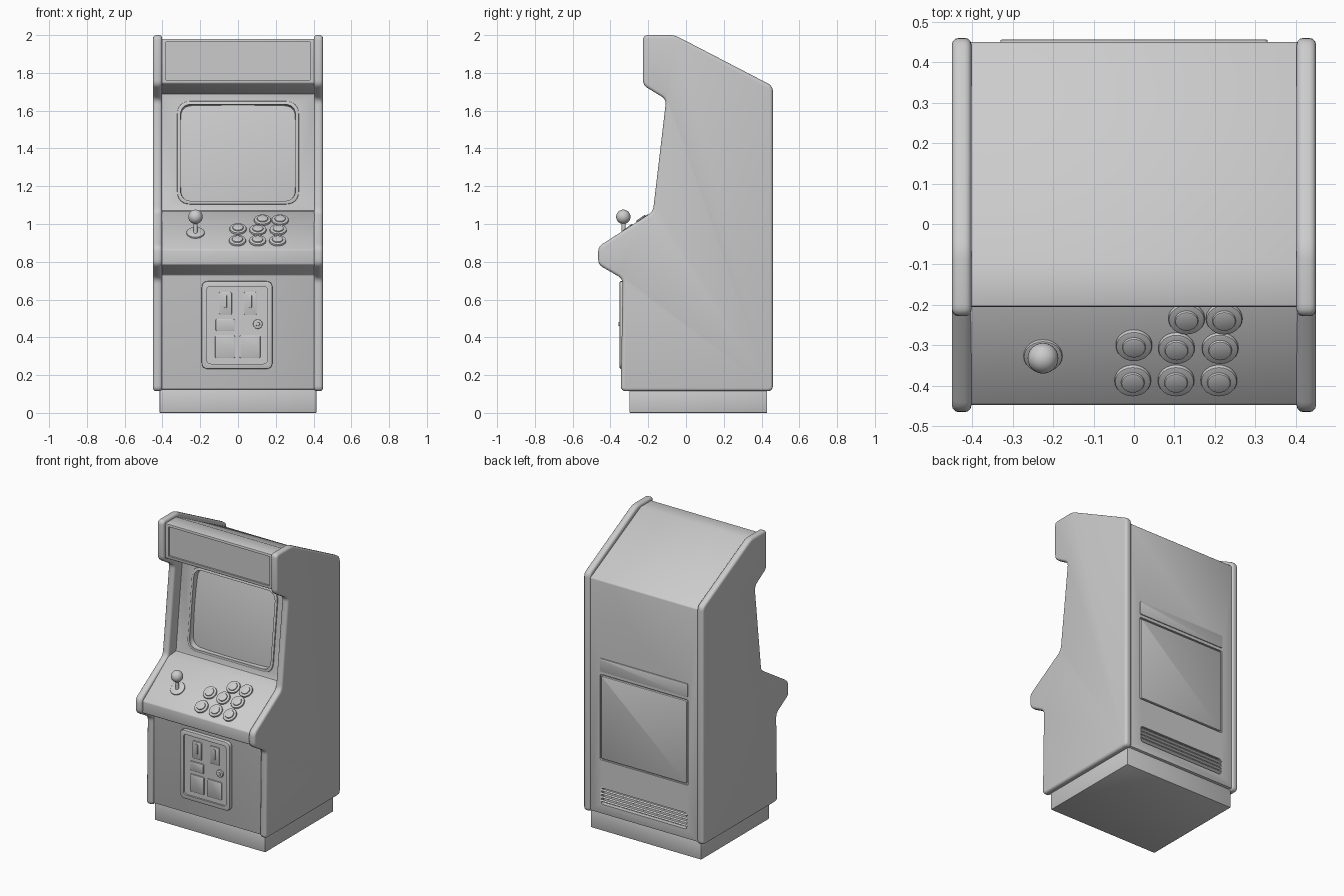
import bpy, bmesh, math
from mathutils import Matrix, Vector

if "Cube" in bpy.data.objects:
    bpy.data.objects.remove(bpy.data.objects["Cube"])

ALONG_X = Matrix(((0, 0, 1, 0), (1, 0, 0, 0), (0, 1, 0, 0), (0, 0, 0, 1)))


def face_frame(x, y, z, tilt=90, back=False):
    """Local x = across, local y = up the surface, local z = out of the surface."""
    spin = Matrix.Rotation(math.pi, 4, 'Z') if back else Matrix()
    return Matrix.Translation((x, y, z)) @ spin @ Matrix.Rotation(math.radians(tilt), 4, 'X')


def fillet(pts, r, seg=4):
    out, n = [], len(pts)
    for i in range(n):
        p, a, b = (Vector(pts[k % n]) for k in (i, i - 1, i + 1))
        ra = min(r, (a - p).length * 0.45, (b - p).length * 0.45)
        s, e = p + (a - p).normalized() * ra, p + (b - p).normalized() * ra
        for k in range(seg + 1):
            t = k / seg
            out.append(s * (1 - t) ** 2 + p * (2 * t * (1 - t)) + e * t ** 2)
    return out


def rrect(w, h, r, seg=4):
    x, y = w / 2, h / 2
    box = [(-x, -y), (x, -y), (x, y), (-x, y)]
    return fillet(box, r, seg) if r else box


def circle(r, n=24):
    return [(r * math.cos(math.tau * i / n), r * math.sin(math.tau * i / n)) for i in range(n)]


def finish(name, bm):
    bmesh.ops.recalc_face_normals(bm, faces=bm.faces)
    me = bpy.data.meshes.new(name)
    bm.to_mesh(me)
    bm.free()
    ob = bpy.data.objects.new(name, me)
    bpy.context.collection.objects.link(ob)
    return ob


def activate(ob):
    bpy.ops.object.select_all(action='DESELECT')
    ob.select_set(True)
    bpy.context.view_layer.objects.active = ob


def prism(name, pts, z0, z1, mat, bevel=0.0, taper=1.0, segs=2):
    bm = bmesh.new()
    lo = [bm.verts.new(mat @ Vector((p[0], p[1], z0))) for p in pts]
    hi = [bm.verts.new(mat @ Vector((p[0] * taper, p[1] * taper, z1))) for p in pts]
    bm.faces.new(lo[::-1])
    bm.faces.new(hi)
    n = len(pts)
    for i in range(n):
        bm.faces.new((lo[i], lo[(i + 1) % n], hi[(i + 1) % n], hi[i]))
    ob = finish(name, bm)
    if bevel:
        m = ob.modifiers.new("bevel", 'BEVEL')
        m.width, m.segments, m.limit_method, m.angle_limit = bevel, segs, 'ANGLE', math.radians(50)
        activate(ob)
        bpy.ops.object.modifier_apply(modifier=m.name)
    return ob


def cut(ob, cutter):
    m = ob.modifiers.new("cut", 'BOOLEAN')
    m.operation, m.object, m.solver = 'DIFFERENCE', cutter, 'EXACT'
    activate(ob)
    bpy.ops.object.modifier_apply(modifier=m.name)
    bpy.data.objects.remove(cutter)


# Side panels with rounded edge moulding
side = [(-0.345, 0.115), (0.46, 0.115), (0.46, 1.73), (-0.06, 2.0), (-0.228, 2.0), (-0.228, 1.735),
        (-0.105, 1.66), (-0.175, 1.065), (-0.465, 0.88), (-0.465, 0.785), (-0.335, 0.71)]
for label, x in (("left", -0.45), ("right", 0.402)):
    prism(label + "_side_panel", fillet(side, 0.028), x, x + 0.048, ALONG_X, 0.016, segs=3)

# Cabinet body between the panels
body = prism("cabinet_body", [
    (-0.325, 0.125), (0.45, 0.125), (0.45, 1.705), (-0.09, 1.98), (-0.205, 1.98), (-0.205, 1.745),
    (-0.085, 1.695), (-0.02, 1.69), (-0.09, 1.07), (-0.165, 1.065), (-0.447, 0.865), (-0.447, 0.785),
    (-0.325, 0.73)], -0.42, 0.42, ALONG_X, 0.006)
prism("plinth", rrect(0.83, 0.73, 0), 0, 0.13, Matrix.Translation((0, 0.065, 0)), 0.004)

# Screen opening, marquee recess, rear door recess and vent recess
bezel = face_frame(0, -0.056, 1.377, 83.6)
cut(body, prism("screen_cutter", rrect(0.60, 0.505, 0.06, 6), -0.045, 0.03, bezel, taper=1.06))
cut(body, prism("marquee_cutter", rrect(0.76, 0.20, 0), -0.012, 0.05, face_frame(0, -0.205, 1.863)))
cut(body, prism("door_cutter", rrect(0.66, 0.58, 0.01), -0.012, 0.05, face_frame(0, 0.45, 0.78, back=True)))
cut(body, prism("vent_cutter", rrect(0.64, 0.11, 0.015), -0.03, 0.05, face_frame(0, 0.45, 0.245, back=True)))

# Bulging picture tube
bm = bmesh.new()
bmesh.ops.create_grid(bm, x_segments=24, y_segments=20, size=0.5)
for v in bm.verts:
    u, w = v.co.x * 2, v.co.y * 2
    v.co = bezel @ Vector((u * 0.31, w * 0.262, -0.012 - 0.014 * (u * u + w * w)))
finish("screen", bm)
if bpy.data.objects["screen"].data.polygons[0].normal.y > 0:
    bpy.data.objects["screen"].data.flip_normals()

# Raised rim round the screen
rim = prism("screen_rim", rrect(0.645, 0.55, 0.075, 6), -0.01, 0.007, bezel, 0.004)
cut(rim, prism("rim_cutter", rrect(0.61, 0.515, 0.062, 6), -0.05, 0.05, bezel))

# Rear service door, hinge strip and vent louvres
prism("rear_door", rrect(0.64, 0.56, 0.01), -0.02, 0.002, face_frame(0, 0.45, 0.78, back=True), 0.004)
prism("rear_hinge_strip", rrect(0.66, 0.09, 0.01), -0.01, 0.006, face_frame(0, 0.45, 1.135, back=True), 0.003)
for i in range(4):
    prism(f"vent_louvre_{i}", rrect(0.65, 0.012, 0), -0.014, 0.014,
          face_frame(0, 0.438, 0.209 + i * 0.024, 60, True))

# Coin door: plate, raised frame and fittings
cx, cz, fy = -0.005, 0.465, -0.325
prism("coin_door_plate", rrect(0.35, 0.44, 0.03), -0.01, 0.014, face_frame(cx, fy, cz))
frame = prism("coin_door_frame", rrect(0.375, 0.465, 0.035), -0.01, 0.026, face_frame(cx, fy, cz), 0.006)
cut(frame, prism("frame_cutter", rrect(0.32, 0.41, 0.022), -0.05, 0.05, face_frame(cx, fy, cz)))
fittings = {
    "coin_slot_left": (-0.067, 0.58, 0.068, 0.12), "coin_slot_right": (0.065, 0.58, 0.068, 0.12),
    "reject_plate": (-0.068, 0.465, 0.10, 0.065), "return_door_left": (-0.068, 0.35, 0.105, 0.12),
    "return_door_right": (0.063, 0.35, 0.11, 0.12)}
for name, (x, z, w, h) in fittings.items():
    prism(name, rrect(w, h, 0.006, 2), 0.01, 0.022, face_frame(x, fy, z), 0.004)
for name, x in (("left_slot_lip", -0.067), ("right_slot_lip", 0.065)):
    prism(name, rrect(0.016, 0.07, 0.005, 2), 0.015, 0.028, face_frame(x, fy, 0.59), 0.003)
prism("door_lock", circle(0.025), 0.01, 0.026, face_frame(0.105, fy, 0.47), 0.004)
prism("lock_key_plug", circle(0.011, 16), 0.02, 0.032, face_frame(0.105, fy, 0.47), 0.003)


def on_panel(x, y):
    return face_frame(x, y, 0.865 + (y + 0.447) * 0.2 / 0.282, 35.35)


# Buttons on the control panel
spots = [(-0.003, -0.385), (0.104, -0.385), (0.21, -0.385), (0, -0.298), (0.105, -0.305),
         (0.213, -0.305), (0.13, -0.232), (0.223, -0.232)]
for i, (x, y) in enumerate(spots):
    prism(f"button_collar_{i}", circle(0.045), -0.005, 0.011, on_panel(x, y), 0.005)
    prism(f"button_cap_{i}", circle(0.029), 0.005, 0.018, on_panel(x, y), 0.005)

# Joystick
prism("joystick_washer", circle(0.048), -0.005, 0.008, on_panel(-0.225, -0.325), 0.004)
prism("joystick_shaft", circle(0.011, 16), 0.93, 1.02, Matrix.Translation((-0.225, -0.33, 0)))
bm = bmesh.new()
bmesh.ops.create_uvsphere(bm, u_segments=24, v_segments=16, radius=0.038,
                          matrix=Matrix.Translation((-0.225, -0.332, 1.038)))
finish("joystick_ball", bm)

# Smooth rounded surfaces, crisp edges
for ob in list(bpy.data.objects):
    activate(ob)
    bpy.ops.object.shade_smooth_by_angle(angle=math.radians(35))
